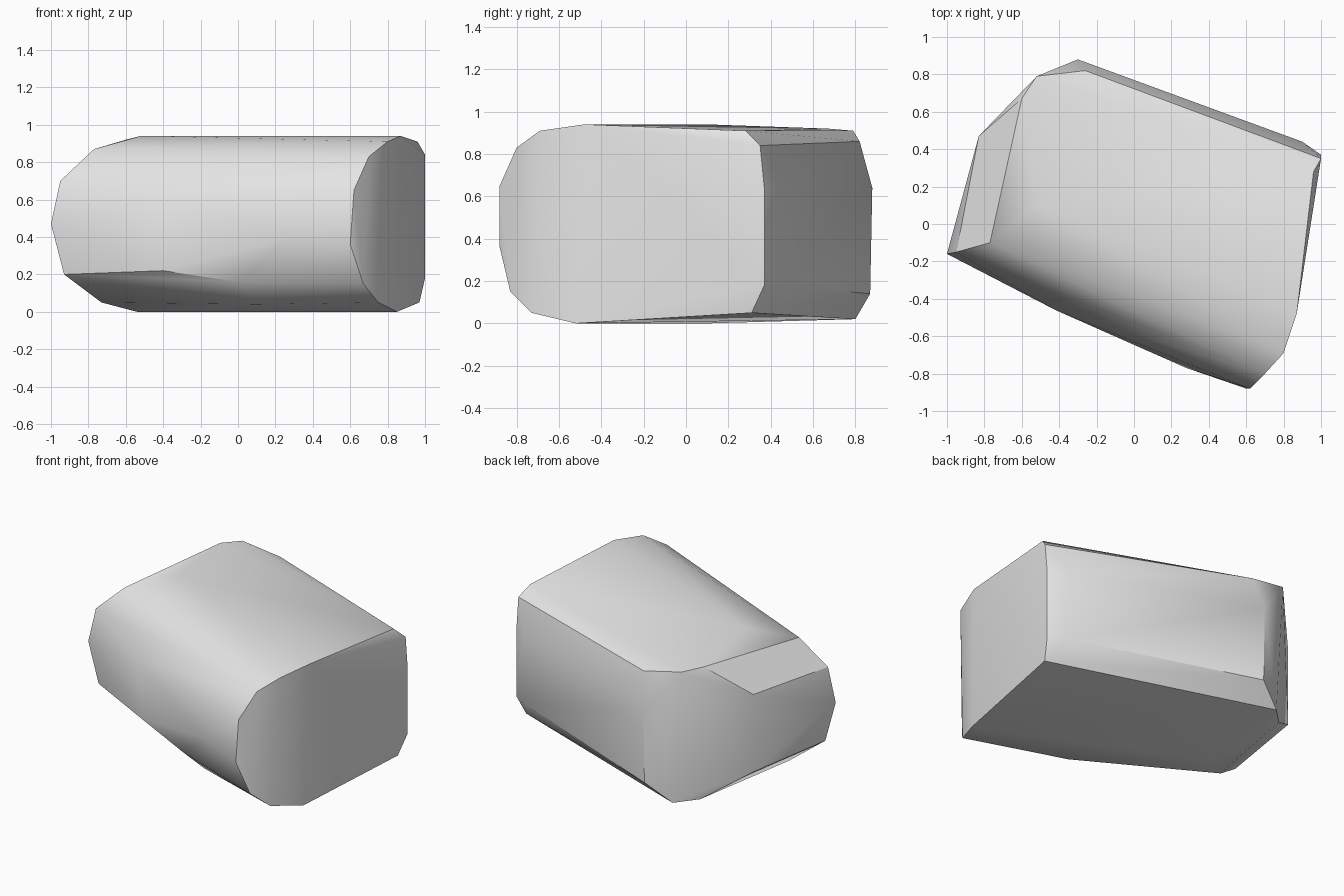
import bpy
import bmesh
import math

# Remove the default cube only
default_cube = bpy.data.objects.get("Cube")
if default_cube:
    bpy.data.objects.remove(default_cube, do_unlink=True)


def make_material(name, colour):
    material = bpy.data.materials.new(name)
    material.use_nodes = True
    material.diffuse_color = colour
    shader = material.node_tree.nodes.get("Principled BSDF")
    shader.inputs["Base Color"].default_value = colour
    return material


def hull_object(name, outlines, material):
    """Wrap a tight convex skin around a set of short outlines."""
    bm = bmesh.new()
    for outline in outlines:
        for point in outline:
            bm.verts.new(point)
    result = bmesh.ops.convex_hull(bm, input=bm.verts[:])
    leftovers = set(result["geom_interior"]) | set(result["geom_unused"])
    spare = [item for item in leftovers if isinstance(item, bmesh.types.BMVert)]
    bmesh.ops.delete(bm, geom=spare, context="VERTS")

    # Merge nearly coplanar triangles into broad flat facets
    bmesh.ops.dissolve_limit(bm, angle_limit=math.radians(1),
                             verts=bm.verts[:], edges=bm.edges[:])
    bmesh.ops.recalc_face_normals(bm, faces=bm.faces[:])

    mesh = bpy.data.meshes.new(name)
    bm.to_mesh(mesh)
    bm.free()
    mesh.materials.append(material)
    stone = bpy.data.objects.new(name, mesh)
    bpy.context.collection.objects.link(stone)
    return stone


# Rounded front part of the broad end
end_curve = [
    (.85, -.52, 0), (.75, -.73, .05), (.67, -.83, .15), (.6, -.88, .36),
    (.62, -.88, .65), (.7, -.8, .83), (.8, -.69, .91), (.87, -.48, .94),
]

# Bevelled rear part of the broad end
end_bevel = [
    (.96, .28, .91), (1, .35, .84), (1, .37, .64),
    (1, .37, .18), (.97, .31, .05),
]

# Long rear side and its clipped corner
rear_side = [
    (.9, .44, .64), (.9, .43, .18), (-.3, .88, .64), (-.3, .87, .14),
    (-.26, .82, .86), (-.52, .79, .91), (-.46, .8, .02),
]

# Narrow end, with its peak and clipped top
narrow_end = [
    (-.6, .67, .92), (-.83, .47, .72), (-.83, .47, .2), (-.58, .68, .03),
    (-.77, -.1, .87), (-.95, -.15, .7), (-1, -.16, .47),
    (-.93, -.15, .2), (-.73, -.05, .05),
]

# Bulging front side
front_side = [
    (-.42, -.46, .6), (-.4, -.45, .22), (.28, -.77, .4),
    (0, -.59, .16), (.1, -.5, .04),
]

# Highest and lowest points of the flat top and base
top_and_base = [(-.52, .1, .94), (-.54, .1, 0)]

grey_stone = make_material("light_grey_stone", (.8, .8, .8, 1))
stone_block = hull_object(
    "stone_block",
    [end_curve, end_bevel, rear_side, narrow_end, front_side, top_and_base],
    grey_stone,
)

# Smooth the gentle curves while keeping the hard edges crisp
bpy.ops.object.select_all(action="DESELECT")
stone_block.select_set(True)
bpy.context.view_layer.objects.active = stone_block
bpy.ops.object.shade_smooth_by_angle(angle=math.radians(30))
